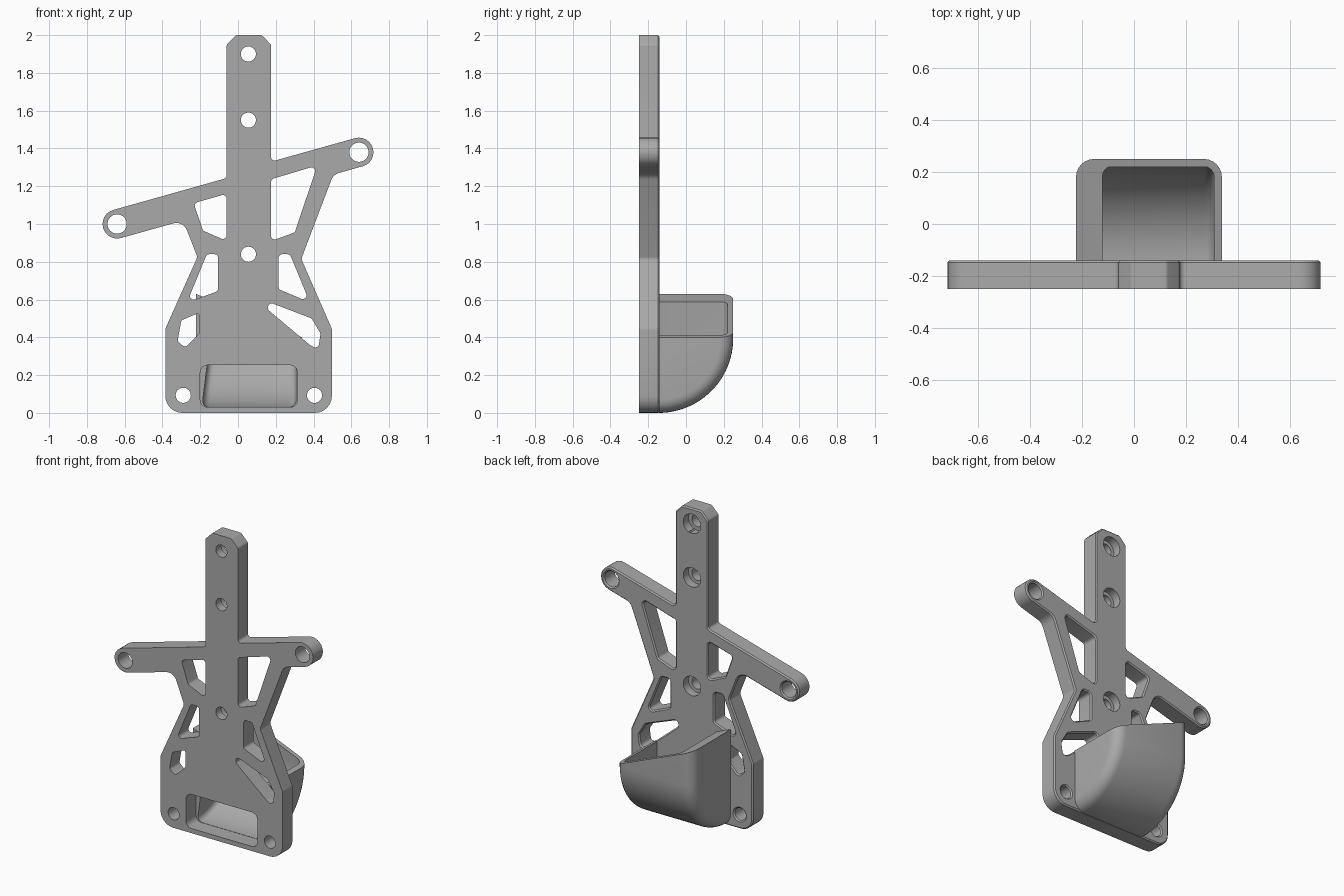
import bpy, bmesh, math
from mathutils import Vector, Matrix

if "Cube" in bpy.data.objects:
    bpy.data.objects.remove(bpy.data.objects["Cube"])

grey = bpy.data.materials.new("plain grey")
grey.diffuse_color = (0.4, 0.4, 0.4, 1)
grey.use_nodes = True
grey.node_tree.nodes["Principled BSDF"].inputs["Base Color"].default_value = grey.diffuse_color


def rounded(pts, r=0.02, n=6):
    """Polygon with exact circular fillets; a point may carry its own radius."""
    out = []
    for i, p in enumerate(pts):
        b = Vector(p[:2])
        rad = p[2] if len(p) > 2 else r
        u = (Vector(pts[i - 1][:2]) - b).normalized()
        v = (Vector(pts[(i + 1) % len(pts)][:2]) - b).normalized()
        half = u.angle(v) / 2
        t, w = rad / math.tan(half), math.sin(half)
        for k in range(n + 1):
            s = k / n
            c0, c1, c2 = (1 - s) ** 2, 2 * w * s * (1 - s), s * s
            out.append((c0 * (b + u * t) + c1 * b + c2 * (b + v * t)) / (c0 + c1 + c2))
    return out


def circle(x, z, r, n=32):
    return [Vector((x + r * math.cos(2 * math.pi * k / n), z + r * math.sin(2 * math.pi * k / n)))
            for k in range(n)]


def new_object(name, bm):
    me = bpy.data.meshes.new(name)
    bm.to_mesh(me)
    bm.free()
    me.materials.append(grey)
    ob = bpy.data.objects.new(name, me)
    bpy.context.collection.objects.link(ob)
    return ob


def activate(ob):
    bpy.ops.object.select_all(action='DESELECT')
    ob.select_set(True)
    bpy.context.view_layer.objects.active = ob


def subtract(ob, cutter):
    m = ob.modifiers.new("cut", 'BOOLEAN')
    m.operation, m.solver, m.object = 'DIFFERENCE', 'EXACT', cutter
    activate(ob)
    bpy.ops.object.modifier_apply(modifier=m.name)
    bpy.data.objects.remove(cutter)


# Outline of the plate, with two slanted arms ending in round eyes
ARM, SL = 0.077, math.atan(0.28)
u, nrm = Vector((math.cos(SL), math.sin(SL))), Vector((-math.sin(SL), math.cos(SL)))
eye_r, eye_l = Vector((0.64, 1.38)), Vector((-0.64, 1.0))


def corner(c, a, b):
    p = c + u * ARM * a + nrm * ARM * b
    return (p.x, p.y, ARM - 0.0005)


outline = [(-0.06, 2.0, 0.005), (-0.06, 1.243), corner(eye_l, -1, 1), corner(eye_l, -1, -1),
           (-0.29, 1.018, 0.06), (-0.215, 0.825, 0.03), (-0.385, 0.445, 0.04), (-0.385, 0, 0.09),
           (0.497, 0, 0.09), (0.497, 0.445, 0.04), (0.335, 0.815, 0.03), (0.505, 1.262, 0.06),
           corner(eye_r, 1, -1), corner(eye_r, 1, 1), (0.175, 1.33), (0.175, 2.0, 0.005)]
outline[0:1] = [(-0.01, 2.0, 0.02), (-0.06, 1.95, 0.02)]
outline[-1:] = [(0.175, 1.95, 0.02), (0.125, 2.0, 0.02)]

# Lightening windows
windows = [
    [(0.175, 1.237), (0.42, 1.31), (0.30, 0.955), (0.175, 0.91)],
    [(-0.235, 1.11), (-0.06, 1.16), (-0.06, 0.91), (-0.185, 0.965)],
    [(-0.165, 0.84), (-0.105, 0.84), (-0.105, 0.645), (-0.27, 0.585)],
    [(0.215, 0.84), (0.275, 0.84), (0.38, 0.585), (0.215, 0.655)],
    [(-0.30, 0.49), (-0.205, 0.53, 0.01), (-0.205, 0.42, 0.01), (-0.28, 0.345), (-0.32, 0.38)],
    [(0.155, 0.59), (0.39, 0.5), (0.437, 0.42), (0.425, 0.335), (0.38, 0.36), (0.16, 0.545, 0.01)],
]
screws = [(0.055, 1.90), (0.055, 1.55), (0.055, 0.84)]
loops = [rounded(outline)] + [rounded(w) for w in windows]
loops.append(rounded([(-0.20, 0.03), (-0.20, 0.253), (0.315, 0.253), (0.315, 0.03)], 0.04))
loops += [circle(x, z, 0.04) for x, z in screws + [(-0.29, 0.093), (0.405, 0.093)]]
loops += [circle(e.x, e.y, 0.051) for e in (eye_r, eye_l)]

# Plate: filled curve with a small chamfer, front sliced flat
cu = bpy.data.curves.new("plate", 'CURVE')
cu.dimensions, cu.fill_mode = '2D', 'BOTH'
cu.extrude, cu.bevel_depth, cu.bevel_resolution, cu.offset = 0.057, 0.008, 0, -0.008
for lp in loops:
    sp = cu.splines.new('POLY')
    sp.points.add(len(lp) - 1)
    for q, p in zip(sp.points, lp):
        q.co = (p.x, p.y, 0, 1)
    sp.use_cyclic_u = True
tmp = bpy.data.objects.new("plate_curve", cu)
bpy.context.collection.objects.link(tmp)
activate(tmp)
bpy.ops.object.convert(target='MESH')
tmp = bpy.context.object
bm = bmesh.new()
bm.from_mesh(tmp.data)
bpy.data.objects.remove(tmp)
bm.transform(Matrix.Translation((0, -0.205, 0)) @ Matrix.Rotation(math.pi / 2, 4, 'X'))
bmesh.ops.remove_doubles(bm, verts=bm.verts[:], dist=0.0002)
res = bmesh.ops.bisect_plane(bm, geom=bm.verts[:] + bm.edges[:] + bm.faces[:],
                             plane_co=(0, -0.25, 0), plane_no=(0, 1, 0), clear_inner=True)
rim = [g for g in res['geom_cut'] if isinstance(g, bmesh.types.BMEdge)]
bmesh.ops.triangle_fill(bm, edges=rim, use_beauty=True, normal=(0, -1, 0))
bmesh.ops.recalc_face_normals(bm, faces=bm.faces[:])
plate = new_object("plate", bm)

# Counterbores on the back of the screw holes
for x, z in screws:
    bm = bmesh.new()
    bmesh.ops.create_cone(bm, cap_ends=True, segments=32, radius1=0.063, radius2=0.063, depth=0.12,
                          matrix=Matrix.Translation((x, -0.135, z)) @ Matrix.Rotation(math.pi / 2, 4, 'X'))
    subtract(plate, new_object("counterbore", bm))


def scoop(name, x0, x1, R, fil, y0, top, lean=0.0):
    """Quarter-round scoop along x with filleted ends."""
    yc, zc, n = -0.145, 0.395, 24
    ends = [(fil * (1 - math.cos(t)), fil * (1 - math.sin(t)))
            for t in [math.pi / 2 * k / 6 for k in range(7)]]
    stations = [(x0 + a, d) for a, d in ends] + [(x1 - a, d) for a, d in reversed(ends)]
    bm, rings = bmesh.new(), []
    for x, d in stations:
        r = R - d
        pts = [(yc + r * math.sin(t), zc - r * math.cos(t))
               for t in [math.pi / 2 * k / n for k in range(n + 1)]]
        pts = [(y0, zc - r)] * (y0 < yc) + pts + [(yc + r, top), (y0, top)]
        f = lean * (x1 - x) / (x1 - x0)
        rings.append([bm.verts.new((x + f * z, y, z)) for y, z in pts])
    for a, b in zip(rings, rings[1:]):
        for i in range(len(a)):
            j = (i + 1) % len(a)
            bm.faces.new((a[i], a[j], b[j], b[i]))
    bm.faces.new(rings[0])
    bm.faces.new(rings[-1])
    bmesh.ops.recalc_face_normals(bm, faces=bm.faces[:])
    return bm


# Chute: scoop with a slanted rim, hollowed out
bm = scoop("chute", -0.223, 0.338, 0.395, 0.07, -0.145, 0.9)
res = bmesh.ops.bisect_plane(bm, geom=bm.verts[:] + bm.edges[:] + bm.faces[:],
                             plane_co=(-0.223, 0, 0.63), plane_no=(0.23, 0, 0.561), clear_outer=True)
bmesh.ops.contextual_create(bm, geom=[g for g in res['geom_cut'] if isinstance(g, bmesh.types.BMEdge)])
bmesh.ops.recalc_face_normals(bm, faces=bm.faces[:])
chute = new_object("chute", bm)
subtract(chute, new_object("cavity", scoop("cavity", -0.195, 0.308, 0.365, 0.04, -0.3, 1.0, 0.125)))

for ob in (plate, chute):
    activate(ob)
    bpy.ops.object.shade_smooth_by_angle(angle=math.radians(30))
